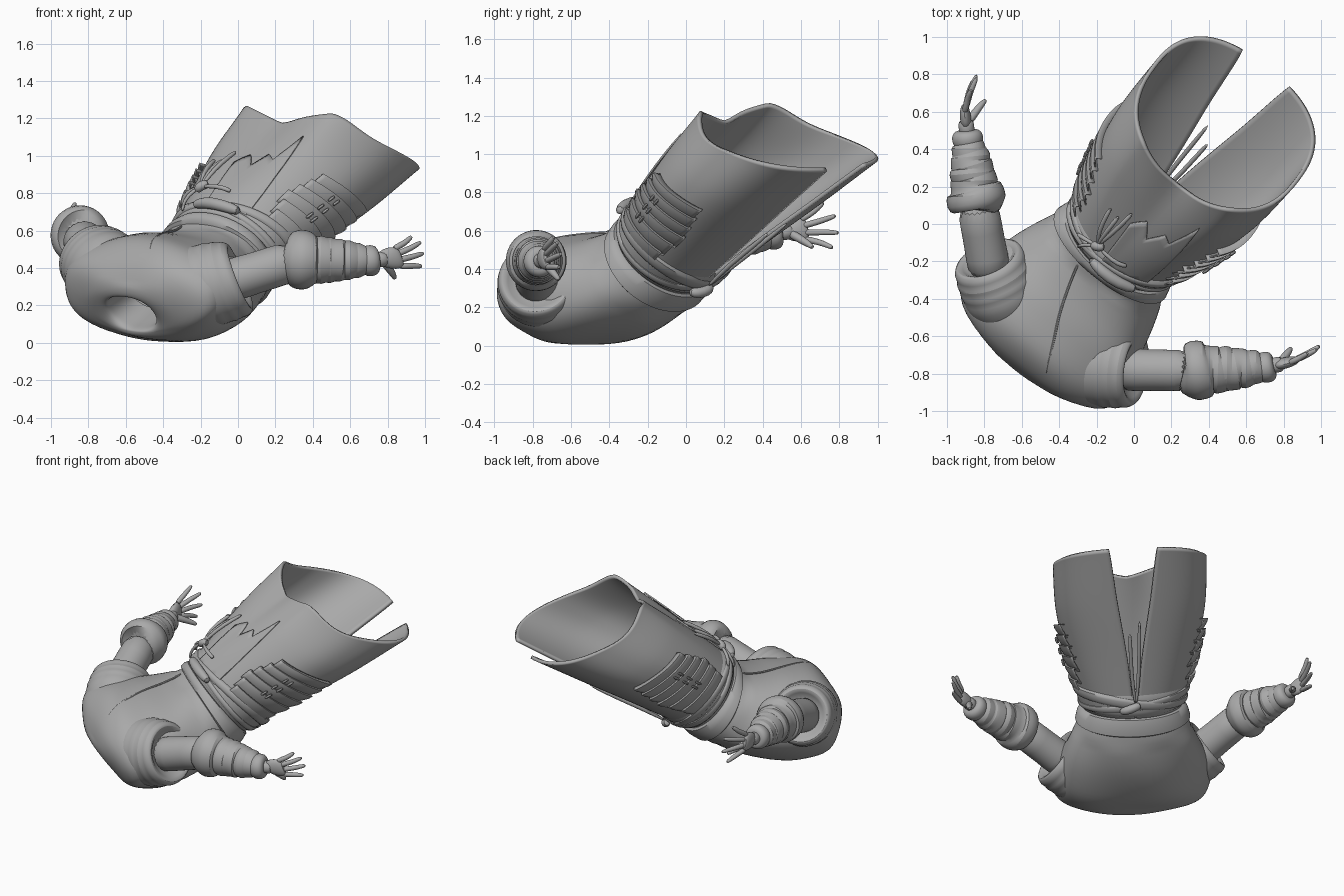
import bpy, math
from mathutils import Vector as V

if "Cube" in bpy.data.objects:
    bpy.data.objects.remove(bpy.data.objects["Cube"])

grey = bpy.data.materials.new("cloth_grey")
grey.diffuse_color = (0.4, 0.4, 0.4, 1)
grey.use_nodes = True
grey.node_tree.nodes["Principled BSDF"].inputs["Base Color"].default_value = grey.diffuse_color


def body(s, q, z):
    """Leaning body frame: s across, q along the lean, z up."""
    s2 = s + 0.08 * (z - 0.4)
    return V((0.785 * s2 + 0.615 * q, -0.615 * s2 + 0.785 * q, z - 0.07 * s))


def loft(name, rings, closed=True, caps=False, thick=0, subsurf=0, angle=50):
    n = len(rings[0])
    verts = [p for r in rings for p in r]
    faces = []
    for i in range(len(rings) - 1):
        for j in range(n if closed else n - 1):
            k = (j + 1) % n
            faces.append((i * n + j, i * n + k, (i + 1) * n + k, (i + 1) * n + j))
    if caps:
        faces += [tuple(reversed(range(n))), tuple(range(len(verts) - n, len(verts)))]
    me = bpy.data.meshes.new(name)
    me.from_pydata(verts, [], faces)
    me.materials.append(grey)
    ob = bpy.data.objects.new(name, me)
    bpy.context.collection.objects.link(ob)
    bpy.context.view_layer.objects.active = ob
    ob.select_set(True)
    bpy.ops.object.mode_set(mode='EDIT')
    bpy.ops.mesh.select_all(action='SELECT')
    bpy.ops.mesh.normals_make_consistent(inside=False)
    bpy.ops.object.mode_set(mode='OBJECT')
    bpy.ops.object.shade_smooth_by_angle(angle=math.radians(angle))
    ob.select_set(False)
    if thick:
        m = ob.modifiers.new("thickness", 'SOLIDIFY')
        m.thickness, m.offset = thick, 0
    if subsurf:
        m = ob.modifiers.new("smooth", 'SUBSURF')
        m.levels = m.render_levels = subsurf
    return ob


def spline(keys, t):
    """Catmull-Rom through tuples, t from 0 to 1."""
    x = max(0.0, min(t, 1.0)) * (len(keys) - 1)
    i = min(int(x), len(keys) - 2)
    f = x - i
    a, b, c, d = (keys[max(0, min(len(keys) - 1, i + o))] for o in (-1, 0, 1, 2))
    return [0.5 * (2 * q + (r - p) * f + (2 * p - 5 * q + 4 * r - w) * f * f
            + (3 * q - p - 3 * r + w) * f ** 3) for p, q, r, w in zip(a, b, c, d)]


def section(key, ang, off=0.0, power=2.0):
    tq, tz, bq, bz, w = key
    cq, cz, hq, hz = (tq + bq) / 2, (tz + bz) / 2, (tq - bq) / 2, (tz - bz) / 2
    h = math.hypot(hq, hz)
    c, s = math.cos(ang), math.sin(ang)
    cc = math.copysign(abs(c) ** (2 / power), c) * (w + off)
    ss = math.copysign(abs(s) ** (2 / power), s) * (1 + off / h)
    return body(cc, cq + hq * ss, cz + hz * ss)


# Section keys: front q, z, back q, z, half width
TORSO = [(-.30, .68, .02, .28, .315), (-.37, .62, -.12, .16, .37), (-.50, .59, -.33, .06, .44),
         (-.68, .58, -.57, .005, .50), (-.86, .55, -.73, .015, .52), (-.97, .45, -.81, .035, .46),
         (-1.01, .32, -.84, .055, .28), (-.99, .25, -.83, .075, .17), (-.95, .27, -.77, .11, .15),
         (-.8, .33, -.65, .18, .15)]
SKIRT = [(-.30, .68, .02, .28, .315), (-.10, .86, .38, .50, .405),
         (.11, 1.03, .74, .715, .475), (.305, 1.18, 1.10, .93, .49)]


def skirt(t, ang, off=0.0):
    p = section(spline(SKIRT, t), ang, off, 2.0 + 0.4 * t)
    d = (ang - math.pi / 2 + math.pi) % (2 * math.pi) - math.pi
    e = abs(d)
    peak = e / .55 if e < .55 else math.exp(-((e - .55) / .4) ** 2)
    lift = 0.055 * t ** 3 * peak + .02 * t * math.cos(ang) ** 2     # hem peaks
    swell = 0.06 * max(t, 0) ** 1.5 * peak                         # front corners
    crease = -0.015 * t * t * math.exp(-(d / 0.16) ** 2)           # front fold
    droop = -0.03 * t * math.cos(ang) ** 2                         # low sides
    return p + lift * V((.51, .65, .55)) + (swell + crease + droop) * V((-.34, -.43, .83))


def tube(name, pts, radii, n=14, subsurf=1):
    pts = [V(p) for p in pts]
    rings = []
    for i, p in enumerate(pts):
        d = (pts[min(i + 1, len(pts) - 1)] - pts[max(i - 1, 0)]).normalized()
        a = d.cross(V((0.3, 0.2, 1))).normalized()
        b = d.cross(a)
        rings.append([p + radii[i] * (a * math.cos(k * math.tau / n) + b * math.sin(k * math.tau / n))
                      for k in range(n)])
    return loft(name, rings, caps=True, subsurf=subsurf)


# Upper garment with open neck
N = 72
loft("upper_robe", [[section(spline(TORSO, i / 44), k * math.tau / N,
     0.006 * math.sin(5 * k * math.tau / N + i * 0.35) * (1 if 5 < i < 30 else 0), 2.2)
     for k in range(N)] for i in range(45)])

# Long skirt, split at the back
rings = []
for i in range(37):
    t = i / 36
    gap = 0.012 + 0.25 * t
    rings.append([skirt(t, -math.pi / 2 + gap + (math.tau - 2 * gap) * k / 110) for k in range(111)])
loft("split_skirt", rings, closed=False, thick=0.022)


# Waist sash layers
def sash(name, t0, t1, off, tilt, steps=6):
    out = []
    for i in range(steps + 1):
        f = i / steps
        o = off * (0.5 + 0.5 * math.sin(math.pi * f) ** 0.5) if 0 < f < 1 else 0.0
        out.append([skirt(max(0, t0 + (t1 - t0) * f + tilt * math.cos(k * math.tau / 64)),
                          k * math.tau / 64, o) for k in range(64)])
    return loft(name, out, angle=60)


sash("wide_sash", 0.0, 0.17, 0.024, 0)
sash("crossed_sash_a", 0.07, 0.14, 0.036, 0.045)
sash("crossed_sash_b", 0.06, 0.12, 0.033, -0.04)
lower = [[section(spline(TORSO, 0.085 * f), k * math.tau / 64, o, 2.05) for k in range(64)]
         for f, o in ((0, 0), (.1, .025), (.5, .032), (.9, .025), (1, 0))]
loft("lower_sash", lower)

# Chest overlap seam
tube("lapel_edge", [section(spline(TORSO, 0.1 + 0.4 * i / 12),
     math.pi / 2 + 0.3 - 0.5 * i / 12, 0.002, 2.2) for i in range(13)], [0.008] * 13, 6)

# Layered hip plates with ties
for side in (0, math.pi):
    m = 1 if side == 0 else -1
    for b in range(6):
        half = 0.64 - 0.05 * abs(b - 2)
        t0 = 0.13 + b * 0.07
        out = []
        for f, o in ((0, 0.012), (0.3, 0.026), (0.75, 0.04), (1, 0.042), (1.02, 0.0)):
            out.append([skirt(t0 + 0.085 * f, side + m * (0.12 + half * (k / 8 - 1)), o)
                        for k in range(17)])
        loft("hip_plate", out, closed=False, thick=0.008, angle=35)
    for t in (0.27, 0.35, 0.43):
        for a in (0.16, 0.26):
            tube("plate_tie", [skirt(t + 0.05 * i / 3, side + m * a, 0.053) for i in range(4)],
                 [0.008, .011, .011, .008], 6)

# Jagged cloth flap on the front
flap = []
for k in range(29):
    f = k / 28
    z = [0.5, 0.6, 0.48, 0.6, 0.55, 0.78, 0.42, 0.1]
    x = f * 7
    i = min(int(x), 6)
    end = z[i] + (z[i + 1] - z[i]) * (x - i)
    flap.append([skirt(0.1 + (end - 0.1) * j / 8, 1.68 - 0.75 * f, 0.022) for j in range(9)])
loft("jagged_flap", flap, closed=False, thick=0.01, angle=30)


# Front knot, bow cords, side pouch and rear cords
def cord(name, path, r):
    tube(name, [skirt(*p) for p in path], [r * .7] + [r] * (len(path) - 2) + [r * .8], 8)


cord("front_knot", [(.19, 1.9, .05), (.21, 1.85, .065), (.23, 1.8, .065), (.25, 1.75, .05)], .03)
for t, a in ((.6, 1.72), (.5, 1.82), (.5, 1.95), (.12, 2.2), (.22, 1.4), (.04, 2.1)):
    cord("bow_cord", [(.22, 1.83, .06), (.22 + (t - .22) * .4, 1.83 + (a - 1.83) * .6, .07),
                      (.22 + (t - .22) * .8, 1.83 + (a - 1.83) * .9, .05), (t, a, .035)], .014)
cord("sash_pouch", [(.07, 1.85, .04), (.075, 1.6, .06), (.07, 1.3, .06), (.08, 1.0, .05)], .036)
for a, e in ((-1.62, .58), (-1.52, .5)):
    cord("rear_cord", [(.1, -1.57, .04), (.25, a, .03), (.42, a, .035), (e, a, .03)], .014)
cord("rear_knot", [(.07, -1.3, .04), (.08, -1.4, .06), (.1, -1.55, .06), (.11, -1.65, .04)], .032)


# Arms: sleeve, upper arm, puffed forearm sleeve, wrist cuff, hand
def arm(side, root, cuff, elbow, wrist, palm, tips, thumb, bulk):
    root, cuff, elbow, wrist, palm = map(V, (root, cuff, elbow, wrist, palm))
    mix = lambda a, b, f: a + (b - a) * f
    # short sleeve: blends into the shoulder, folded near the open end
    d = (cuff - root).normalized()
    a = d.cross(V((0, 0, 1))).normalized()
    b = a.cross(d)
    fs = (-.4, -.2, .1, .3, .42, .5, .62, .7, .8, .88, .97, 1.0, .97, .8)
    rs = (.12, .17, .21, .222, .214, .224, .21, .219, .202, .208, .19, .18, .15, .12)
    rings = []
    for f, r in zip(fs, rs):
        ring = []
        for k in range(28):
            c, s = math.cos(k * math.tau / 28), math.sin(k * math.tau / 28)
            ring.append(mix(root, cuff, f) + bulk * r * (a * c + b * s)
                        - d * s * 0.025 * max(0, f))
        rings.append(ring)
    loft(side + "_short_sleeve", rings, caps=True, subsurf=1)
    tube(side + "_upper_arm", [mix(cuff, elbow, f) for f in (-.3, 0, .5, 1)], [.12, .115, .11, .12], 20)
    fs = (-.15, -.12, -.02, .12, .2, .25, .33, .39, .45, .52, .58, .65, .71, .78, .84, .92, 1.0)
    rs = (.115, .145, .168, .168, .15, .125, .14, .122, .133, .114, .125, .105, .115, .095, .102, .08, .07)
    ax = (wrist - elbow).cross(V((0.2, 0.1, 1))).normalized()
    tube(side + "_forearm_sleeve", [mix(elbow, wrist, f) + ax * 0.008 * math.sin(i * 2.2)
         for i, f in enumerate(fs)], [r * .97 for r in rs], 20)
    d = (palm - wrist).normalized()
    tube(side + "_wrist_cuff", [wrist + d * o for o in (-.05, -.045, -.015, .02, .04, .042)],
         [.05, .075, .086, .084, .065, .04], 18)
    tube(side + "_wrist", [wrist, mix(wrist, palm, .6), palm], [.045, .043, .045], 12)
    # flattened palm and bent fingers
    tips = [V(p) for p in tips]
    span = (tips[0] - tips[3]).normalized()
    nrm = d.cross(span).normalized()
    rings = []
    for f, w, h in ((-.05, .035, .026), (-.01, .058, .032), (.03, .066, .03), (.06, .062, .024), (.08, .045, .014)):
        rings.append([palm + d * f + span * w * math.cos(k * math.tau / 12)
                      + nrm * h * math.sin(k * math.tau / 12) for k in range(12)])
    loft(side + "_palm", rings, caps=True, subsurf=1)
    for i, tip in enumerate(tips):
        base = palm + d * .045 + span * (.048 - .032 * i)
        mid = mix(base, tip, .5) + d * .015
        tube(side + "_finger", [base, mix(base, mid, .6), mid, mix(mid, tip, .6), tip],
             [.019, .018, .017, .015, .01], 8)
    th = V(thumb)
    tube(side + "_thumb", [palm - d * .03, mix(palm, th, .5) - d * .01, mix(palm, th, .8), th],
         [.028, .023, .018, .011], 8)


arm("right", (-.28, -.74, .28), (.015, -.78, .35), (.32, -.785, .445), (.71, -.765, .44),
    (.80, -.745, .45), ((.93, -.69, .57), (.98, -.67, .54), (.995, -.65, .48), (.985, -.66, .41)),
    (.84, -.66, .34), 1.03)
arm("left", (-.67, -.44, .36), (-.785, -.18, .465), (-.84, .12, .575), (-.89, .46, .585),
    (-.90, .56, .60), ((-.87, .72, .75), (-.84, .785, .68), (-.84, .80, .59), (-.86, .77, .51)),
    (-.79, .665, .51), .98)
